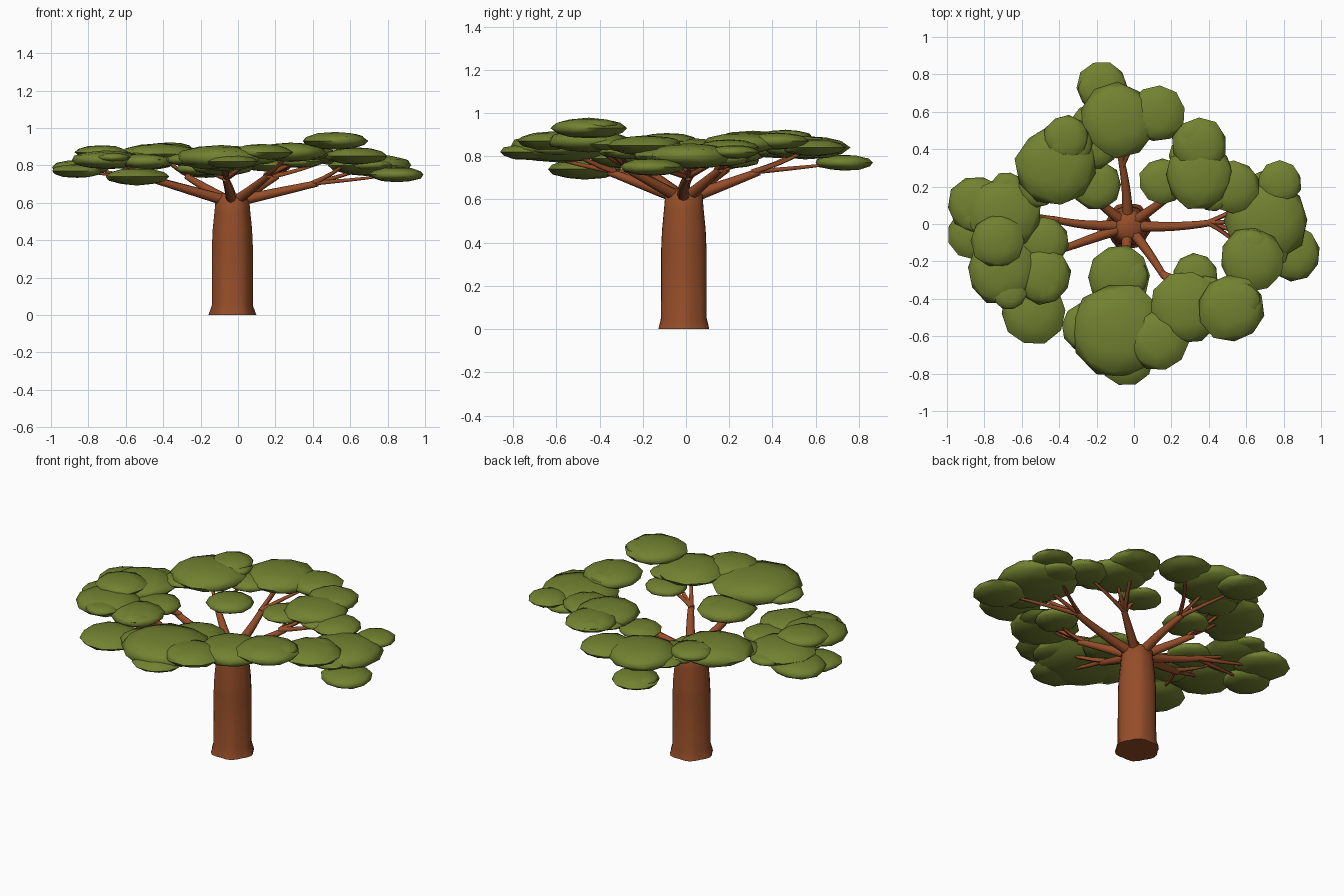
import bpy, bmesh, math, random
from mathutils import Vector, Matrix

if "Cube" in bpy.data.objects:
    bpy.data.objects.remove(bpy.data.objects["Cube"])
random.seed(4)

def material(name, col):
    m = bpy.data.materials.new(name)
    m.diffuse_color = (*col, 1)
    m.use_nodes = True
    m.node_tree.nodes["Principled BSDF"].inputs["Base Color"].default_value = m.diffuse_color
    return m

bark = material("bark", (0.30, 0.075, 0.022))
leaf = material("leaf", (0.17, 0.22, 0.03))
axis = Vector((-.03, -.01, 0))

def finish(bm, name, mat):
    me = bpy.data.meshes.new(name)
    bmesh.ops.recalc_face_normals(bm, faces=bm.faces)
    bm.to_mesh(me)
    bm.free()
    me.materials.append(mat)
    ob = bpy.data.objects.new(name, me)
    bpy.context.collection.objects.link(ob)
    bpy.ops.object.select_all(action='DESELECT')
    ob.select_set(True)
    bpy.context.view_layer.objects.active = ob
    bpy.ops.object.shade_smooth_by_angle(angle=math.radians(60))

def loft(bm, rings):
    rows = [[bm.verts.new(p) for p in ring] for ring in rings]
    n = len(rows[0])
    for a, b in zip(rows, rows[1:]):
        for i in range(n):
            bm.faces.new((a[i], a[(i + 1) % n], b[(i + 1) % n], b[i]))
    bm.faces.new(rows[0][::-1])
    bm.faces.new(rows[-1])

def angles(n):
    return [2 * math.pi * i / n for i in range(n)]

# Trunk: slightly lobed column with a flared foot
def trunk_ring(z, r):
    lobe = .05 if z < .04 else .02
    return [axis + Vector((math.cos(a), math.sin(a), 0)) * r * (1 + lobe * math.cos(6 * a))
            + Vector((0, 0, z)) for a in angles(24)]

bm = bmesh.new()
loft(bm, [trunk_ring(z, r) for z, r in
          ((0, .122), (.05, .108), (.37, .107), (.46, .103), (.55, .094), (.62, .088), (.65, .06))])
finish(bm, "trunk", bark)

def limb(bm, a, b, c, r0, r1, steps=6, sides=8):
    # tapered tube along a quadratic curve
    rings = []
    for k in range(steps + 1):
        t = k / steps
        p = a * (1 - t) ** 2 + b * 2 * t * (1 - t) + c * t * t
        d = ((b - a) * (1 - t) + (c - b) * t).normalized()
        u = d.cross(Vector((0, 0, 1))).normalized()
        v = u.cross(d)
        r = r0 + (r1 - r0) * t
        rings.append([p + r * (u * math.cos(q) + v * math.sin(q)) for q in angles(sides)])
    loft(bm, rings)

def pad(bm, c, r):
    # flattened, slightly irregular ball of leaves
    ball = bmesh.ops.create_icosphere(bm, subdivisions=2, radius=1.02)["verts"]
    turn = Matrix.Rotation(random.uniform(0, 6), 4, 'Z')
    for v in ball:
        v.co *= random.uniform(.96, 1.04)
    bmesh.ops.transform(bm, verts=ball,
                        matrix=Matrix.Translation(c) @ Matrix.Diagonal((r, r, r * .27, 1)) @ turn)

# Main leaf pads of each bough: x, y, z, radius (the bough aims at the first)
boughs = {
    "back": [(-.09, .55, .84, .20), (-.17, .73, .77, .135), (.12, .59, .84, .15)],
    "back_left": [(-.42, .31, .86, .21), (-.36, .46, .89, .12), (-.22, .43, .83, .14), (-.2, .21, .78, .13)],
    "left": [(-.69, .05, .83, .19), (-.84, .1, .79, .155), (-.48, -.09, .81, .13), (-.86, -.05, .77, .135)],
    "front_left": [(-.71, -.25, .83, .18), (-.49, -.28, .82, .15), (-.54, -.47, .74, .17), (-.73, -.09, .87, .14)],
    "front": [(-.09, -.57, .84, .25), (-.08, -.28, .79, .165), (.13, -.62, .87, .16), (-.04, -.72, .82, .14)],
    "front_right": [(.28, -.45, .87, .19), (.52, -.45, .93, .175), (.33, -.28, .82, .12)],
    "right": [(.71, .02, .80, .22), (.63, -.19, .85, .17), (.85, -.16, .75, .145), (.78, .22, .82, .115)],
    "back_right": [(.35, .26, .86, .18), (.35, .42, .87, .145), (.53, .2, .84, .14), (.15, .23, .8, .12)],
}

for name, pads in boughs.items():
    spots = [(Vector(p[:3]), p[3]) for p in pads]
    aim, r = spots[0]
    out = (aim - axis).to_2d().to_3d().normalized()
    side = Vector((-out.y, out.x, 0))
    start = axis + out * .03 + Vector((0, 0, .61))
    fork = start.lerp(aim, .6) - Vector((0, 0, .02))

    # Branches: one main limb, then a twig up to each pad
    bm = bmesh.new()
    limb(bm, start, start.lerp(fork, .5) + side * random.uniform(-.03, .03), fork, .03, .017)
    for c, _ in spots:
        tip = fork.lerp(c, .8)
        limb(bm, fork - out * .03, fork.lerp(tip, .4) + out * .02, tip, .014, .007, 4, 6)
    finish(bm, name + "_branch", bark)

    # Foliage: main pads plus smaller tufts on the flanks of the first and a cap on the second
    bm = bmesh.new()
    for c, s in spots:
        pad(bm, c, s)
    for d in (side, -side):
        pad(bm, aim + d * r * .7 + Vector((0, 0, random.uniform(-.02, .02))), r * .5)
    c, s = spots[1]
    pad(bm, c + side * s * .35 + Vector((0, 0, s * .08)), s * .6)
    finish(bm, name + "_foliage", leaf)
